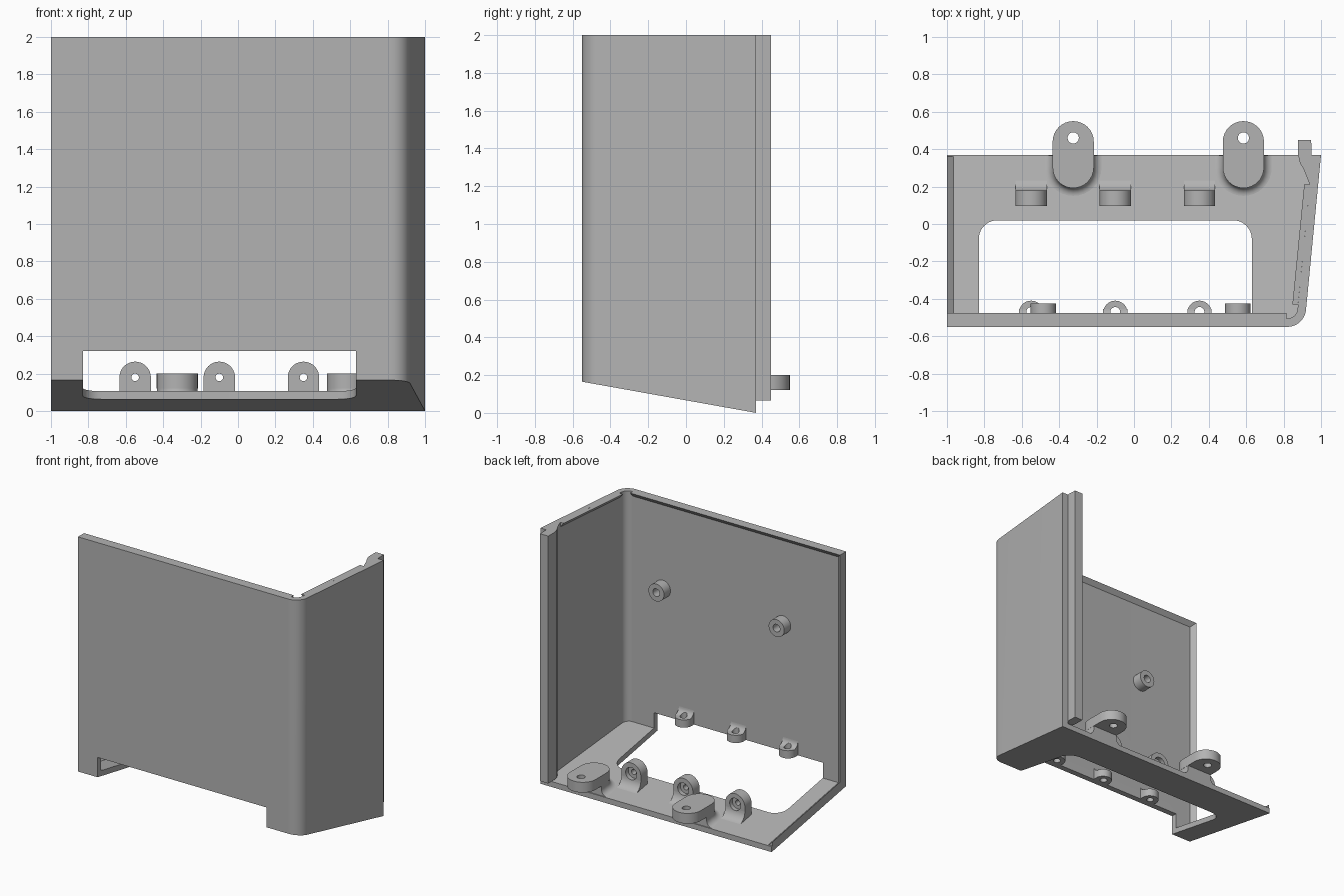
import bpy, bmesh
from math import sin, cos, pi, radians
from mathutils import Vector

cube = bpy.data.objects.get("Cube")
if cube:
    bpy.data.objects.remove(cube, do_unlink=True)

grey = bpy.data.materials.new("plain_grey")
grey.use_nodes = True
COLOR = (0.45, 0.45, 0.45, 1)
grey.diffuse_color = COLOR
grey.node_tree.nodes["Principled BSDF"].inputs["Base Color"].default_value = COLOR

SLOPE = 0.179          # fall of the floor per unit of depth
FLOOR = 0.043          # floor thickness


def under(y):
    return 0.165 - SLOPE * (y + 0.55)


def top(y):
    return under(y) + FLOOR


def finish(name, bm):
    bmesh.ops.recalc_face_normals(bm, faces=bm.faces)
    mesh = bpy.data.meshes.new(name)
    bm.to_mesh(mesh)
    bm.free()
    mesh.materials.append(grey)
    mesh.shade_smooth()
    mesh.set_sharp_from_angle(angle=radians(32))
    obj = bpy.data.objects.new(name, mesh)
    bpy.context.scene.collection.objects.link(obj)
    return obj


def loft(name, rings, planes=()):
    """Skin a stack of equal rings, cap it, then trim it with planes."""
    bm = bmesh.new()
    rows = [[bm.verts.new(p) for p in ring] for ring in rings]
    n = len(rows[0])
    for a, b in zip(rows, rows[1:]):
        for i in range(n):
            j = (i + 1) % n
            bm.faces.new((a[i], a[j], b[j], b[i]))
    bm.faces.new(rows[0][::-1])
    bm.faces.new(rows[-1])
    bmesh.ops.recalc_face_normals(bm, faces=bm.faces)
    for co, normal in planes:
        geom = bm.verts[:] + bm.edges[:] + bm.faces[:]
        cut = bmesh.ops.bisect_plane(bm, geom=geom, plane_co=co, plane_no=normal,
                                     clear_outer=True)["geom_cut"]
        bmesh.ops.holes_fill(bm, edges=[e for e in cut if isinstance(e, bmesh.types.BMEdge)])
    return finish(name, bm)


def slab(name, pts, z0, z1, planes=()):
    return loft(name, [[(x, y, z) for x, y in pts] for z in (z0, z1)], planes)


def across(name, pts, x0, x1):
    return loft(name, [[(x, y, z) for y, z in pts] for x in (x0, x1)])


def arc(cx, cy, r, a0, a1, n=10):
    steps = [radians(a0 + (a1 - a0) * i / n) for i in range(n + 1)]
    return [(cx + r * cos(a), cy + r * sin(a)) for a in steps]


def rod(name, start, end, r):
    """Round bar between two points along y or z."""
    a, b = Vector(start), Vector(end)
    rings = []
    for p in (a, b):
        if a.z == b.z:
            rings.append([(x, p.y, z) for x, z in arc(p.x, p.z, r, 0, 348.75, 31)])
        else:
            rings.append([(x, y, p.z) for x, y in arc(p.x, p.y, r, 0, 348.75, 31)])
    return loft(name, rings)


def cut(obj, *cutters):
    for c in cutters:
        mod = obj.modifiers.new("cut", 'BOOLEAN')
        mod.operation, mod.solver, mod.object = 'DIFFERENCE', 'EXACT', c
    deps = bpy.context.evaluated_depsgraph_get()
    mesh = bpy.data.meshes.new_from_object(obj.evaluated_get(deps))
    obj.modifiers.clear()
    obj.data = mesh
    mesh.shade_smooth()
    mesh.set_sharp_from_angle(angle=radians(32))


def drop(*cutters):
    for c in cutters:
        bpy.data.objects.remove(c, do_unlink=True)


below = ((0, -0.55, 0.165), (0, -SLOPE, -1))
above = ((0, -0.55, 0.165 + FLOOR), (0, SLOPE, 1))

# Front and side wall with the rounded corner
outer = [(-1, -0.55)] + arc(0.82, -0.45, 0.1, -90, -5) + [(1, 0.37), (0.95, 0.37)]
inner = [(0.94, 0.21)] + arc(0.82, -0.45, 0.055, -5, -90) + [(-1, -0.505)]
shell = slab("shell_wall", outer + inner, -0.3, 2, [below])
window = slab("window_cutter", [(-0.83, -0.7), (0.63, -0.7), (0.63, 0), (-0.83, 0)], -0.4, 0.32)
cut(shell, window)
drop(window)

# Sloping floor with a rounded opening towards the front
opening = ([(0.63, -0.55)] + arc(0.53, -0.08, 0.1, 0, 90)
           + arc(-0.73, -0.08, 0.1, 90, 180) + [(-0.83, -0.55)])
side = [(0.82, -0.55)] + arc(0.82, -0.45, 0.09, -80, -5)
slab("floor", [(-1, -0.55)] + opening[::-1] + side + [(0.99, 0.37), (-1, 0.37)],
     -0.4, 0.6, [below, above])

# Tapered lips along the free edges
LIP, DEEP = 0.03, 0.035
across("front_top_lip", [(-0.505, 2), (-0.505, 2 - DEEP), (-0.505 + LIP, 2)], -1, 0.815)
loft("side_top_lip", [[(x, y, 2), (x, y, 2 - DEEP), (x - LIP, y, 2)]
                      for x, y in ((0.94, 0.21), (0.877, -0.43))])
loft("front_edge_lip", [[(-1, -0.505, z), (-1 + DEEP, -0.505, z), (-1, -0.505 + LIP, z)]
                        for z in (0.19, 2)])
loft("floor_edge_lip", [[(-1, y, top(y)), (-1 + DEEP, y, top(y)), (-1, y, top(y) + LIP)]
                        for y in (-0.505, 0.36)])

# Rear joining rail on the side wall
slab("rear_rail", [(0.94, 0.21), (0.943, 0.25), (0.915, 0.28), (0.888, 0.325), (0.877, 0.37),
                   (0.877, 0.45), (0.947, 0.45), (0.95, 0.37)], 0.065, 2)


# Mounting tabs on filleted pedestals
def stadium(x, r):
    return arc(x, 0.44, r, 0, 180, 16) + arc(x, 0.302, r, 180, 360, 16)


for x in (-0.325, 0.585):
    hole = rod("hole_cutter", (x, 0.46, 0), (x, 0.46, 0.4), 0.03)
    tab = slab("mounting_tab", stadium(x, 0.11), 0.12, 0.2)
    cut(tab, hole)
    drop(hole)
    rings = []
    for i in range(7):
        a = i / 6 * pi / 2
        pts = [(px, min(py, 0.365)) for px, py in stadium(x, 0.109 + 0.05 * (1 - sin(a)))]
        rings.append([(px, py, top(py) + 0.05 * (1 - cos(a)) - 0.001) for px, py in pts])
    rings.append([(px, min(py, 0.365), 0.14) for px, py in stadium(x, 0.109)])
    loft("tab_pedestal", rings)

for x in (-0.55, -0.1, 0.35):
    # Upright screw lug on the floor, counterbored from the rear
    face = arc(x, 0.18, 0.084, 0, 180, 20) + [(x - 0.084, 0.05), (x + 0.084, 0.05)]
    lug = loft("floor_lug", [[(px, y, max(pz, top(y) - 0.01)) for px, pz in face]
                             for y in (0.095, 0.178)])
    foot = across("floor_lug_fillet",
                  [(0.17, top(0.25) - 0.01), (0.26, top(0.25) - 0.01)]
                  + arc(0.26, top(0.26) + 0.082, 0.082, 270, 180, 8)
                  + [(0.17, top(0.26) + 0.082)], x - 0.084, x + 0.084)
    bore = rod("bore_cutter", (x, 0.0, 0.18), (x, 0.3, 0.18), 0.02)
    recess = rod("recess_cutter", (x, 0.145, 0.18), (x, 0.4, 0.18), 0.048)
    cut(lug, bore, recess)
    cut(foot, recess)
    drop(bore, recess)

    # Flat screw lug above the front opening
    ear = slab("window_lug", arc(x, -0.475, 0.065, 0, 180, 20)
               + [(x - 0.065, -0.51), (x + 0.065, -0.51)], 0.32, 0.38)
    web = across("window_lug_fillet", [(-0.51, 0.375), (-0.455, 0.38)]
                 + arc(-0.455, 0.43, 0.05, 270, 180, 8) + [(-0.51, 0.43)], x - 0.065, x + 0.065)
    bore = rod("bore_cutter", (x, -0.47, 0.2), (x, -0.47, 0.6), 0.026)
    cut(ear, bore)
    cut(web, bore)
    drop(bore)

# Hollow screw bosses on the inside of the front wall
for x in (-0.485, 0.555):
    boss = rod("wall_boss", (x, -0.51, 1.31), (x, -0.425, 1.31), 0.0675)
    bore = rod("bore_cutter", (x, -0.5, 1.31), (x, -0.3, 1.31), 0.03)
    cut(boss, bore)
    drop(bore)
